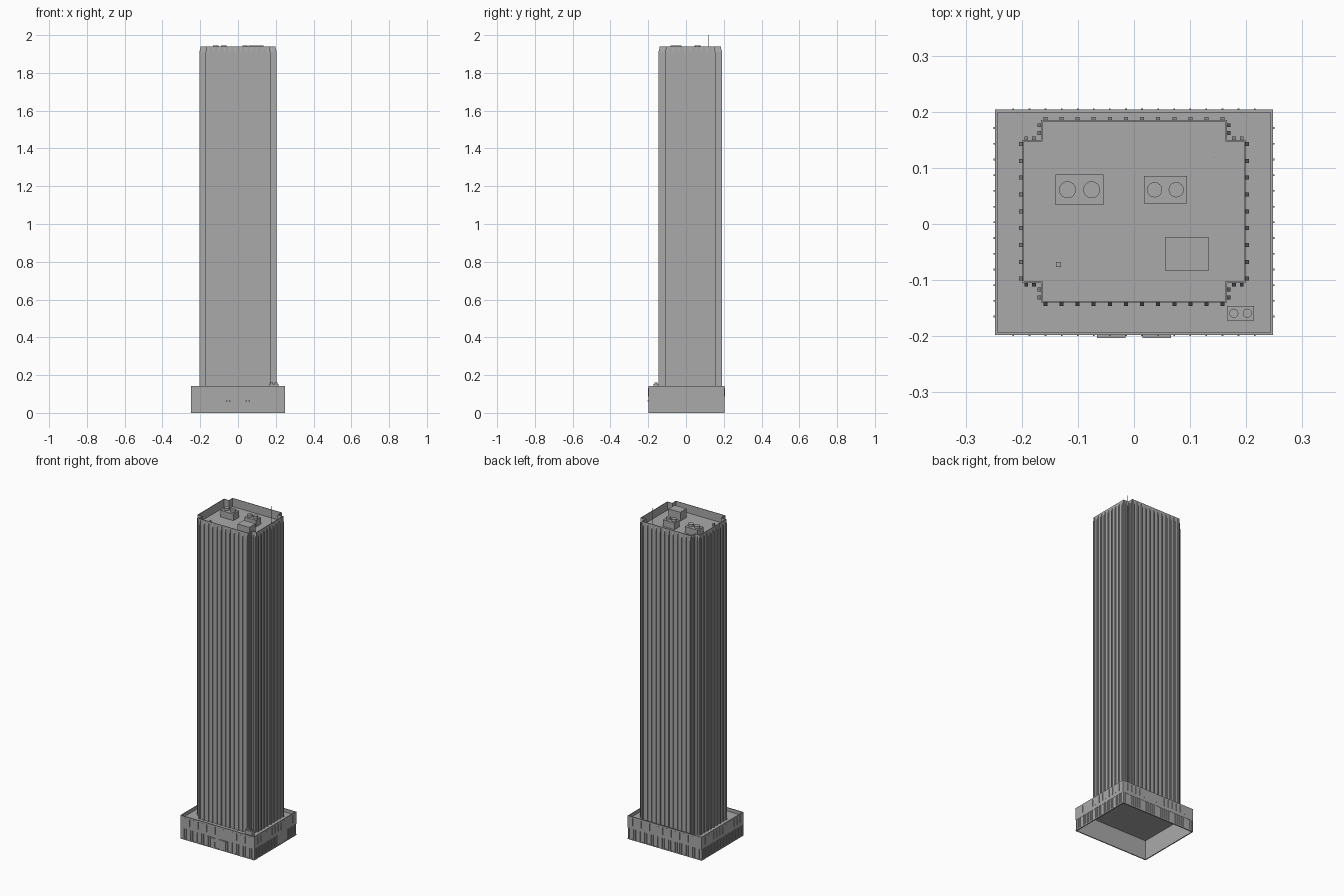
import bpy, bmesh
from mathutils import Matrix, Vector

if "Cube" in bpy.data.objects:
    bpy.data.objects.remove(bpy.data.objects["Cube"])

GREY = (0.4, 0.4, 0.4, 1)
mat = bpy.data.materials.new("concrete grey")
mat.use_nodes = True
mat.diffuse_color = GREY
mat.node_tree.nodes["Principled BSDF"].inputs["Base Color"].default_value = GREY


def finish(name, bm):
    bmesh.ops.recalc_face_normals(bm, faces=bm.faces)
    mesh = bpy.data.meshes.new(name)
    bm.to_mesh(mesh)
    bm.free()
    mesh.materials.append(mat)
    obj = bpy.data.objects.new(name, mesh)
    bpy.context.collection.objects.link(obj)
    return obj


def box(bm, x0, x1, y0, y1, z0, z1):
    size = Matrix.Diagonal((x1 - x0, y1 - y0, z1 - z0, 1))
    mid = Matrix.Translation(((x0 + x1) / 2, (y0 + y1) / 2, (z0 + z1) / 2))
    return bmesh.ops.create_cube(bm, size=1, matrix=mid @ size)["verts"]


def cylinder(bm, x, y, r, z0, z1, sides=24):
    bmesh.ops.create_cone(bm, cap_ends=True, segments=sides, radius1=r, radius2=r,
                          depth=z1 - z0, matrix=Matrix.Translation((x, y, (z0 + z1) / 2)))


def fin(bm, x, y, normal, z0, z1, width, depth, slope=0):
    """Upright rib standing on a wall, with an optional sloped top."""
    n = Vector((*normal, 0))
    w, d = width / 2, depth
    dx = w if n.x == 0 else d
    dy = w if n.y == 0 else d
    verts = box(bm, x - dx, x + dx, y - dy, y + dy, z0, z1)
    wall = Vector((x, y, 0))
    for v in verts:
        out = (v.co - wall).dot(n)
        if out < 0:
            v.co -= n * (out + 0.001)
        elif v.co.z > (z0 + z1) / 2:
            v.co.z -= slope


def spread(a, b, count):
    return [a + (b - a) * i / (count - 1) for i in range(count)]


def ring(bm, inset, thick, z0, z1):
    """Four walls following the podium outline."""
    x, y0, y1 = PX - inset, PY0 + inset, PY1 - inset
    box(bm, -x, x, y0, y0 + thick, z0, z1)
    box(bm, -x, x, y1 - thick, y1, z0, z1)
    for s in (-1, 1):
        xa, xb = sorted((s * x, s * (x - thick)))
        box(bm, xa, xb, y0 + thick, y1 - thick, z0, z1)


# Podium: open shell with a recessed lower storey
PX, PY0, PY1 = 0.248, -0.198, 0.204
ROOF = 0.122
bm = bmesh.new()
ring(bm, 0.003, 0.003, 0.005, 0.07)
ring(bm, 0, 0.006, 0, 0.006)
ring(bm, 0, 0.005, 0.068, 0.142)
finish("podium_walls", bm)

bm = bmesh.new()
box(bm, -PX + 0.004, PX - 0.004, PY0 + 0.004, PY1 - 0.004, ROOF - 0.004, ROOF)
finish("podium_roof", bm)

# Podium piers below, slim ribs above
piers, ribs = bmesh.new(), bmesh.new()
for y, side in ((PY0, -1), (PY1, 1)):
    for x in spread(-PX + 0.006, PX - 0.006, 34):
        if side > 0 or abs(x) > 0.035:
            fin(piers, x, y - side * 0.003, (0, side), 0.004, 0.07, 0.007, 0.003)
    for x in spread(-0.215, 0.215, 16):
        fin(ribs, x, y, (0, side), 0.088, 0.132, 0.003, 0.002)
for side in (-1, 1):
    for y in spread(PY0 + 0.006, PY1 - 0.006, 28):
        fin(piers, side * (PX - 0.003), y, (side, 0), 0.004, 0.07, 0.007, 0.003)
    for y in spread(-0.165, 0.171, 13):
        fin(ribs, side * PX, y, (side, 0), 0.088, 0.132, 0.003, 0.002)
finish("podium_piers", piers)
finish("podium_ribs", ribs)

# Entrance surround, door and blank sign strips
bm = bmesh.new()
for s in (-1, 1):
    xa, xb = sorted((s * 0.018, s * 0.034))
    box(bm, xa, xb, PY0, PY0 + 0.005, 0, 0.07)
box(bm, -0.018, 0.018, PY0, PY0 + 0.005, 0.042, 0.07)
finish("entrance_surround", bm)
bm = bmesh.new()
box(bm, -0.018, 0.018, PY0 + 0.002, PY0 + 0.005, 0, 0.042)
finish("entrance_door", bm)
bm = bmesh.new()
for s in (-1, 1):
    xa, xb = sorted((s * 0.015, s * 0.066))
    box(bm, xa, xb, PY0 - 0.005, PY0 + 0.002, 0.06, 0.065)
finish("sign_strips", bm)

# Tower: notched corners, sunken roof behind a parapet
CY, TOP, DECK = 0.0225, 1.94, 1.89
XO, XI, YO, YI = 0.199, 0.166, 0.1625, 0.1275
corner = [(XO, YI), (XI, YI), (XI, YO)]
outline = []
for sx, sy in ((1, 1), (-1, 1), (-1, -1), (1, -1)):
    pts = corner if sx * sy > 0 else corner[::-1]
    outline += [(sx * x, CY + sy * y) for x, y in pts]

bm = bmesh.new()
base = bm.faces.new([bm.verts.new((x, y, ROOF - 0.002)) for x, y in outline])
up = bmesh.ops.extrude_face_region(bm, geom=[base], use_keep_orig=True)["geom"]
for v in up:
    if isinstance(v, bmesh.types.BMVert):
        v.co.z = TOP
bmesh.ops.recalc_face_normals(bm, faces=bm.faces)
top = max(bm.faces, key=lambda f: f.calc_center_median().z)
bmesh.ops.inset_region(bm, faces=[top], thickness=0.003, use_even_offset=True)
down = bmesh.ops.extrude_face_region(bm, geom=[top])["geom"]
for v in down:
    if isinstance(v, bmesh.types.BMVert):
        v.co.z = DECK
if top.is_valid:
    bmesh.ops.delete(bm, geom=[top], context='FACES_ONLY')
finish("tower_shaft", bm)

# Tower fins on the long faces and in the corner notches
bm = bmesh.new()
shape = dict(z0=ROOF - 0.002, z1=TOP - 0.002, width=0.007, depth=0.006, slope=0.03)
for s in (-1, 1):
    for x in spread(-0.158, 0.158, 12):
        fin(bm, x, CY + s * YO, (0, s), **shape)
    for y in spread(-0.12, 0.12, 9):
        fin(bm, s * XO, CY + y, (s, 0), **shape)
    for t in (-1, 1):
        for d in (0.012, 0.026):
            fin(bm, s * (XI + d), CY + t * YI, (0, t), **shape)
            fin(bm, s * XI, CY + t * (YI + d), (s, 0), **shape)
finish("tower_fins", bm)


# Cooling units: a box with two round fans
def cooling_unit(name, x, y, w, d, r, z0, z1, fan_top):
    bm = bmesh.new()
    box(bm, x - w / 2, x + w / 2, y - d / 2, y + d / 2, z0, z1)
    for s in (-1, 1):
        cylinder(bm, x + s * w / 4, y, r, z1 - 0.001, fan_top)
    finish(name, bm)


cooling_unit("roof_cooler_right", -0.097, 0.061, 0.086, 0.055, 0.015, DECK, 1.93, 1.944)
cooling_unit("roof_cooler_left", 0.056, 0.061, 0.077, 0.049, 0.0135, DECK, 1.93, 1.944)
cooling_unit("podium_cooler", 0.19, -0.159, 0.048, 0.026, 0.008, ROOF, 0.154, 0.161)

# Stair house, vent and mast on the roof
bm = bmesh.new()
box(bm, 0.055, 0.134, -0.083, -0.024, DECK, 1.944)
finish("stair_house", bm)
bm = bmesh.new()
box(bm, -0.139, -0.13, -0.077, -0.068, DECK, 1.91)
finish("roof_vent", bm)
bm = bmesh.new()
cylinder(bm, 0.143, 0.118, 0.0008, DECK, 2.0, 8)
finish("roof_mast", bm)
